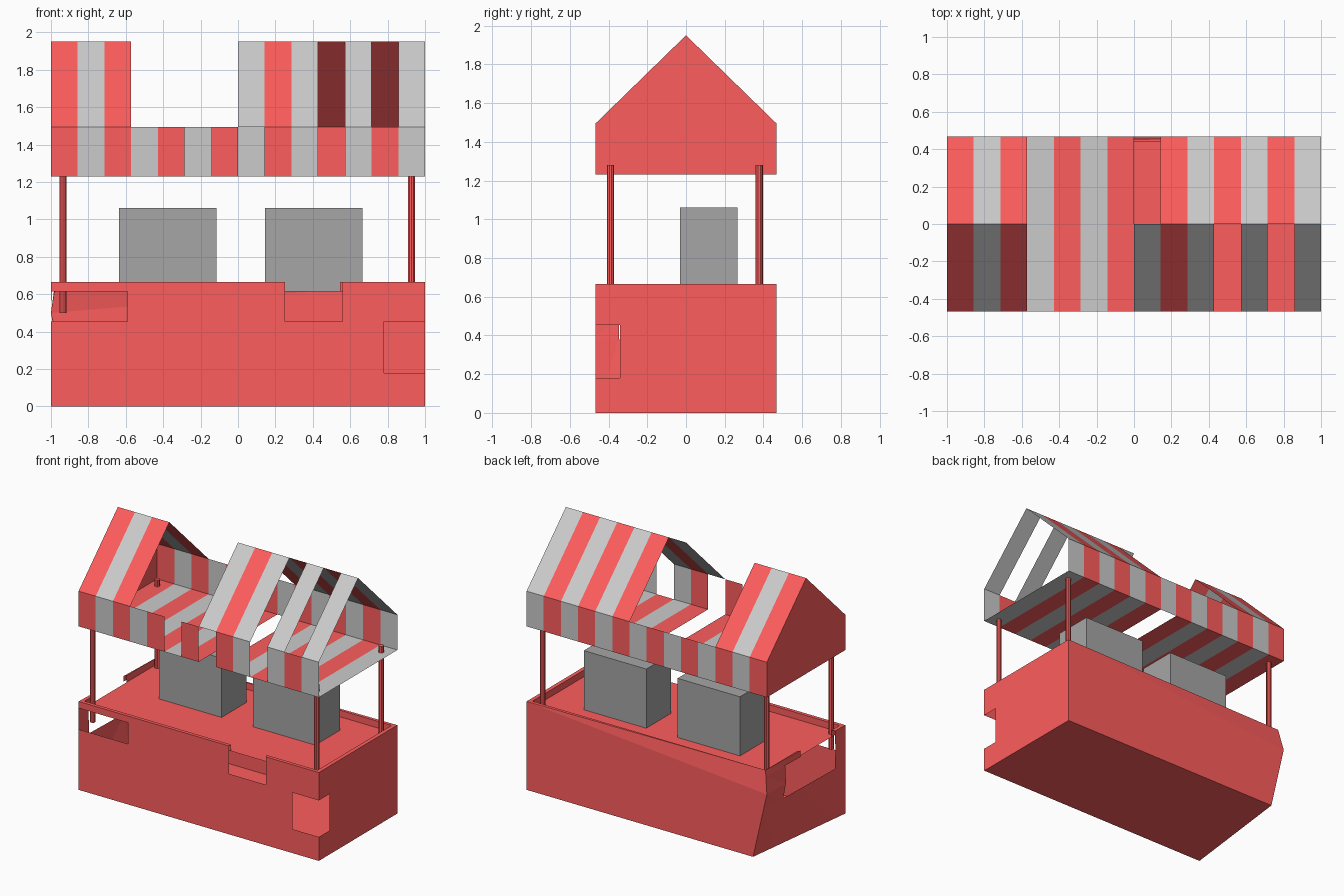
import bpy, bmesh
from mathutils import Vector

if "Cube" in bpy.data.objects:
    bpy.data.objects.remove(bpy.data.objects["Cube"])

D = 0.467            # half depth
W = 2 / 14           # stripe width
EAVE, DROP, RIDGE = 1.495, 1.23, 1.95
TOP, DECK = 0.665, 0.615
IX, IY = 0.97, 0.44  # inside of counter rim


def material(name, rgb):
    m = bpy.data.materials.new(name)
    m.diffuse_color = (*rgb, 1)
    m.use_nodes = True
    m.node_tree.nodes["Principled BSDF"].inputs["Base Color"].default_value = m.diffuse_color
    return m


RED = material("red", (1.0, 0.11, 0.11))
PALE = material("pale_grey", (0.61, 0.61, 0.61))
GREY = material("mid_grey", (0.38, 0.38, 0.38))


def build(name, faces, mats):
    """Object from a list of (points, material index)."""
    bm = bmesh.new()
    for pts, mi in faces:
        f = bm.faces.new([bm.verts.new(p) for p in pts])
        f.material_index = mi
    bmesh.ops.remove_doubles(bm, verts=bm.verts, dist=1e-5)
    me = bpy.data.meshes.new(name)
    bm.to_mesh(me)
    bm.free()
    for m in mats:
        me.materials.append(m)
    ob = bpy.data.objects.new(name, me)
    bpy.context.collection.objects.link(ob)
    return ob


def panel(u0, u1, v0, v1, holes, place, extra_v=()):
    """Wall panel split into cells, leaving out rectangular holes."""
    us = sorted({u0, u1, *[h[0] for h in holes], *[h[1] for h in holes]})
    vs = sorted({v0, v1, *extra_v, *[h[2] for h in holes], *[h[3] for h in holes]})
    out = []
    for a, b in zip(us, us[1:]):
        for c, d in zip(vs, vs[1:]):
            u, v = (a + b) / 2, (c + d) / 2
            if any(h[0] < u < h[1] and h[2] < v < h[3] for h in holes):
                continue
            q = [place(a, c), place(b, c), place(b, d), place(a, d)]
            out += [(q[:3], 0), ([q[0], q[2], q[3]], 0)]
    return out


# Striped canopy: slopes, valances and flat ceiling, with torn-out stripes
no_front_slope = {3, 4, 5, 6, 10, 12}
no_back_slope = {3, 4, 5, 6, 7}
no_front_valance = {5, 7, 10}
no_ceiling = {7}
canopy = []
for i in range(14):
    a, b, m = -1 + i * W, -1 + (i + 1) * W, i % 2

    def strip(y0, z0, y1, z1):
        canopy.append(([(a, y0, z0), (b, y0, z0), (b, y1, z1), (a, y1, z1)], m))

    if i not in no_front_slope:
        strip(-D, EAVE, 0, RIDGE)
    if i not in no_back_slope:
        strip(0, RIDGE, D, EAVE)
    if i not in no_front_valance:
        strip(-D, DROP, -D, EAVE)
    strip(D, EAVE, D, DROP)
    if i not in no_ceiling:
        strip(D, DROP, -D, DROP)
# closed gable on the left end only
canopy.append(([(-1, -D, DROP), (-1, -D, EAVE), (-1, 0, RIDGE), (-1, D, EAVE), (-1, D, DROP)], 0))
build("canopy", canopy, [RED, PALE])

# Counter: hollow box with broken panels and a dented back left corner
low, mid, top = Vector((-0.885, D, 0)), Vector((-1, D, 0.5)), Vector((-IX, IY, TOP))


def left(y, z):
    t = (y + D) / (2 * D)
    e = low.lerp(mid, z / 0.5) if z <= 0.5 else mid.lerp(top, (z - 0.5) / (TOP - 0.5))
    return Vector((-1, -D, z)).lerp(e, t)


counter = panel(-1, 1, 0, TOP,
                [(-1, -0.59, 0.455, DECK), (0.25, 0.56, 0.455, TOP), (0.78, 1, 0.18, 0.455)],
                lambda x, z: (x, -D, z))
counter += panel(-D, D, 0, TOP, [(-D, -0.34, 0.18, 0.455)], lambda y, z: (1, y, z))
counter += panel(-D, D, 0, TOP,
                 [(-0.347, 0.24, 0.38, 0.62), (-0.347, 0.06, 0.62, TOP)], left, (0.5,))
br, br0 = (1, D, TOP), (1, D, 0)
counter += [([br, top, mid], 0), ([br, mid, low], 0), ([br, low, br0], 0)]
counter.append(([(-1, -D, 0), low, br0, (1, -D, 0)], 0))
build("counter_body", counter, [RED])

# Recessed deck with rim
rim = [([(-IX, -IY, DECK), (IX, -IY, DECK), (IX, IY, DECK), (-IX, IY, DECK)], 0)]
rim += panel(-IX, IX, DECK, TOP, [], lambda x, z: (x, IY, z))
rim += panel(-IX, IX, DECK, TOP, [(0.25, 0.545, DECK, TOP)], lambda x, z: (x, -IY, z))
rim += panel(-IY, IY, DECK, TOP, [], lambda y, z: (IX, y, z))
rim += panel(-IY, IY, DECK, TOP, [(-0.347, 0.06, DECK, TOP)], lambda y, z: (-IX, y, z))
flat = [
    [(-1, -D), (0.25, -D), (0.25, -IY), (-IX, -IY)],
    [(0.56, -D), (1, -D), (IX, -IY), (0.545, -IY)],
    [(1, -D), (1, D), (IX, IY), (IX, -IY)],
    [(1, D), (-IX, IY), (IX, IY)],
    [(-1, -D), (-IX, -IY), (-IX, -0.347), (-0.996, -0.347)],
    [(-0.983, 0.06), (-IX, 0.06), (-IX, IY)],
]
rim += [([(x, y, TOP) for x, y in p], 0) for p in flat]
build("counter_deck", rim, [RED])

# Four round posts
for side, x in (("left", -0.936), ("right", 0.928)):
    for end, y in (("front", -0.39), ("back", 0.378)):
        bpy.ops.mesh.primitive_cylinder_add(vertices=10, radius=0.019, depth=0.78,
                                            location=(x, y, 0.89))
        post = bpy.context.object
        post.name = f"{end}_{side}_post"
        post.data.materials.append(RED)

# Two crates standing on the deck
for side, x in (("left", -0.375), ("right", 0.405)):
    bpy.ops.mesh.primitive_cube_add(size=1, location=(x, 0.117, 0.8375))
    crate = bpy.context.object
    crate.name = f"{side}_crate"
    crate.scale = (0.52, 0.296, 0.445)
    crate.data.materials.append(GREY)
